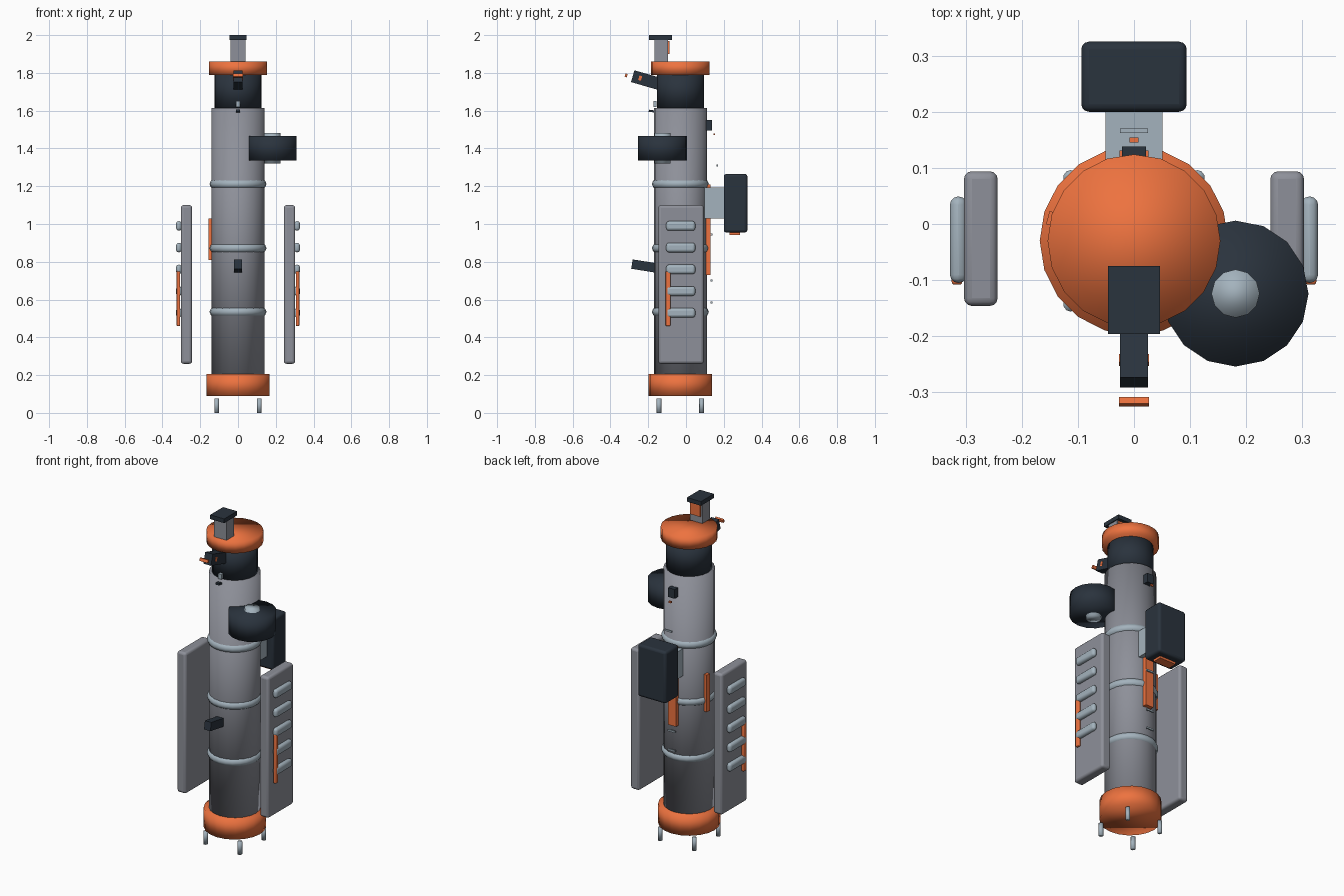
import bpy, math

if "Cube" in bpy.data.objects:
    bpy.data.objects.remove(bpy.data.objects["Cube"])

CY = -0.03  # depth of the main tube's axis


def mat(name, rgb):
    m = bpy.data.materials.new(name)
    m.diffuse_color = (*rgb, 1)
    m.use_nodes = True
    m.node_tree.nodes["Principled BSDF"].inputs["Base Color"].default_value = m.diffuse_color
    return m


GREY = mat("grey", (0.27, 0.28, 0.32))
LIGHT = mat("light_grey", (0.37, 0.45, 0.51))
DARK = mat("dark", (0.023, 0.033, 0.047))
ORANGE = mat("orange", (0.85, 0.17, 0.05))


def finish(o, name, m, bevel=0, segs=3):
    o.name = name
    o.data.materials.append(m)
    if bevel:
        b = o.modifiers.new("bevel", "BEVEL")
        b.width, b.segments = bevel, segs
        bpy.ops.object.shade_smooth_by_angle(angle=math.radians(40))
    return o


def box(name, m, x, y, z, bevel=0, tilt=0, turn=0):
    """Box from (min, max) ranges; tilt about x, turn about z."""
    c = [(a + b) / 2 for a, b in (x, y, z)]
    bpy.ops.mesh.primitive_cube_add(size=1, location=c)
    o = bpy.context.object
    o.scale = [b - a for a, b in (x, y, z)]
    bpy.ops.object.transform_apply(location=False, rotation=False, scale=True)
    o.rotation_euler = (math.radians(tilt), 0, math.radians(turn))
    return finish(o, name, m, bevel)


def cyl(name, m, x, y, z0, z1, r, n=20):
    bpy.ops.mesh.primitive_cylinder_add(vertices=n, radius=r, depth=z1 - z0,
                                        location=(x, y, (z0 + z1) / 2))
    bpy.ops.object.shade_smooth()
    return finish(bpy.context.object, name, m)


def wide(w):
    return (-w, w)


# Main tube, collars and end caps
cyl("main_tube", GREY, 0, CY, 0.19, 1.615, 0.14)
cyl("neck", DARK, 0, CY, 1.61, 1.80, 0.124)
cyl("top_cap", ORANGE, 0, CY, 1.79, 1.86, 0.154)
cyl("base_cap", ORANGE, 0, CY, 0.09, 0.207, 0.168)
for i, z in enumerate((0.535, 0.872, 1.212)):
    bpy.ops.mesh.primitive_torus_add(major_segments=24, minor_segments=8,
                                     major_radius=0.126, minor_radius=0.025,
                                     location=(0, CY, z))
    bpy.ops.object.shade_smooth()
    finish(bpy.context.object, f"ring_{i}", LIGHT)

# Feet
for sx in (-1, 1):
    for sy in (-1, 1):
        cyl("foot", LIGHT, 0.113 * sx, CY + 0.113 * sy, 0, 0.075, 0.013, 10)

# Top block with dark lid and orange rear plate
box("top_block", GREY, wide(0.041), (-0.167, -0.095), (1.85, 1.98))
box("top_lid", DARK, wide(0.046), (-0.196, -0.075), (1.975, 2.0))
box("top_block_plate", ORANGE, wide(0.033), (-0.1, -0.087), (1.90, 1.97))

# Front eyepiece, tilted upwards
box("eyepiece", DARK, wide(0.025), (-0.285, -0.14), (1.73, 1.795), tilt=-16)
box("eyepiece_lens", ORANGE, wide(0.027), (-0.323, -0.311), (1.778, 1.796), tilt=-16)
for s in (-1, 1):
    box("eyepiece_mark", ORANGE, sorted((0.021 * s, 0.027 * s)),
        (-0.25, -0.235), (1.76, 1.785), tilt=-16)
box("front_catch", LIGHT, wide(0.011), (-0.172, -0.155), (1.62, 1.65))
box("front_catch_tab", DARK, wide(0.011), (-0.197, -0.165), (1.592, 1.603), tilt=-8)
box("front_lower_handle", DARK, wide(0.021), (-0.287, -0.15), (0.752, 0.802), tilt=-9)

# Side drum with hub
cyl("side_drum", DARK, 0.181, -0.124, 1.335, 1.467, 0.13, 16)
cyl("side_drum_hub", LIGHT, 0.181, -0.124, 1.32, 1.483, 0.043, 12)

# Side panels with ribs and an orange strip, mirrored
for s, side in ((-1, "left"), (1, "right")):
    def sx(a, b):
        return sorted((a * s, b * s))
    box(f"{side}_panel", GREY, sx(0.243, 0.303), (-0.146, 0.094), (0.26, 1.10), 0.014)
    for i in range(5):
        z = 0.53 + 0.115 * i
        box(f"{side}_rib_{i}", LIGHT, sx(0.298, 0.328), (-0.105, 0.049),
            (z - 0.025, z + 0.025), 0.0145)
    box(f"{side}_panel_strip", ORANGE, sx(0.306, 0.325), (-0.108, -0.082),
        (0.46, 0.75), 0.005)

# Rear pack on an arm
box("pack_arm", LIGHT, wide(0.051), (0.09, 0.205), (1.03, 1.192))
box("rear_pack", DARK, wide(0.094), (0.2, 0.325), (0.955, 1.265), 0.014)
box("pack_underplate", ORANGE, wide(0.055), (0.23, 0.285), (0.942, 0.96))

# Rear strip, sensor and small bars
box("rear_strip", ORANGE, wide(0.026), (0.1, 0.131), (0.73, 1.21))
box("rear_sensor", DARK, wide(0.021), (0.1, 0.138), (1.495, 1.55))
box("rear_sensor_light", ORANGE, wide(0.008), (0.145, 0.154), (1.47, 1.48))
for y, z in ((0.166, 1.31), (0.135, 0.945), (0.135, 0.70), (0.135, 0.585)):
    box("rear_bar", LIGHT, wide(0.025), (y - 0.004, y + 0.004), (z - 0.005, z + 0.005))

# Orange stripe on the left of the tube
box("left_tube_stripe", ORANGE, (-0.154, -0.128), (-0.004, 0.02), (0.81, 1.03), turn=-15)
